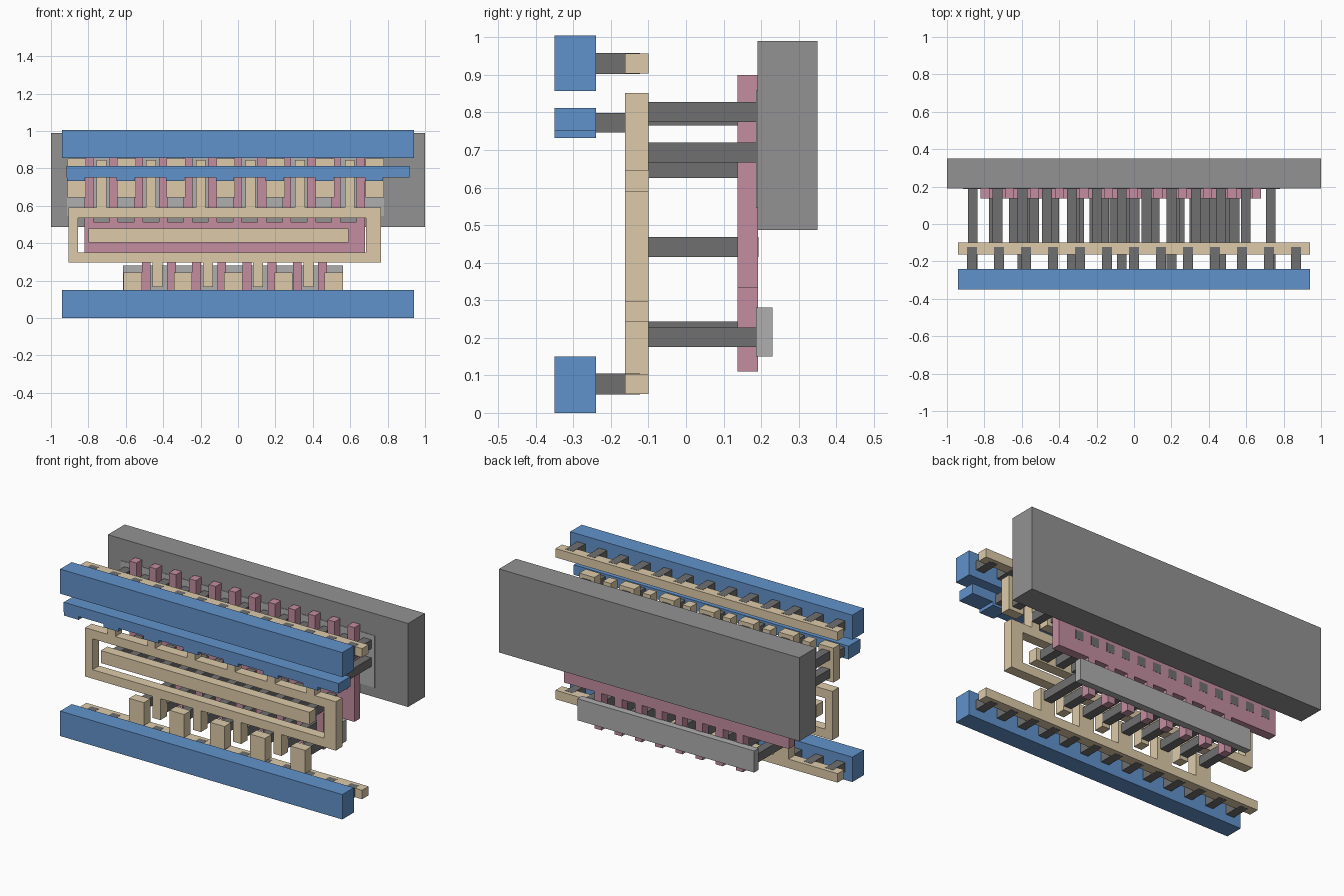
import bpy, bmesh, math

if "Cube" in bpy.data.objects:
    bpy.data.objects.remove(bpy.data.objects["Cube"])


def material(name, r, g, b):
    m = bpy.data.materials.new(name)
    m.diffuse_color = (r, g, b, 1)
    m.use_nodes = True
    m.node_tree.nodes["Principled BSDF"].inputs["Base Color"].default_value = m.diffuse_color
    return m


BLUE = material("blue_metal", 0.12, 0.29, 0.60)
TAN = material("tan_interconnect", 0.73, 0.60, 0.40)
PINK = material("pink_gate", 0.55, 0.27, 0.35)
DARK = material("dark_contact", 0.16, 0.16, 0.16)
MID = material("mid_grey", 0.29, 0.29, 0.29)
LIGHT = material("light_grey", 0.43, 0.43, 0.43)


def plate(name, rects, y0, y1, mat, holes=()):
    """Extrude the union of (x0, x1, z0, z1) rectangles, minus holes, from y0 to y1."""
    rects = [tuple(round(v, 4) for v in r) for r in rects]
    every = rects + list(holes)
    xs = sorted({v for r in every for v in r[:2]})
    zs = sorted({v for r in every for v in r[2:]})
    inside = lambda x, z, group: any(r[0] < x < r[1] and r[2] < z < r[3] for r in group)
    bm = bmesh.new()
    verts = {}

    def vert(x, z):
        if (x, z) not in verts:
            verts[x, z] = bm.verts.new((x, y0, z))
        return verts[x, z]

    for xa, xb in zip(xs, xs[1:]):
        for za, zb in zip(zs, zs[1:]):
            cx, cz = (xa + xb) / 2, (za + zb) / 2
            if inside(cx, cz, rects) and not inside(cx, cz, holes):
                bm.faces.new([vert(xa, za), vert(xb, za), vert(xb, zb), vert(xa, zb)])
    ext = bmesh.ops.extrude_face_region(bm, geom=bm.faces[:], use_keep_orig=True)
    for v in ext["geom"]:
        if isinstance(v, bmesh.types.BMVert):
            v.co.y = y1
    bmesh.ops.recalc_face_normals(bm, faces=bm.faces[:])
    bmesh.ops.dissolve_limit(bm, angle_limit=math.radians(1),
                             verts=bm.verts[:], edges=bm.edges[:])
    me = bpy.data.meshes.new(name)
    bm.to_mesh(me)
    bm.free()
    me.materials.append(mat)
    ob = bpy.data.objects.new(name, me)
    bpy.context.collection.objects.link(ob)
    return ob


def row(start, pitch, count, width, z0, z1):
    """Evenly spaced rectangles given by their centres."""
    return [(start + i * pitch - width / 2, start + i * pitch + width / 2, z0, z1)
            for i in range(count)]


C = 0.053                       # contact size
UP, LOW = 0.2655, 0.2688        # column pitch of upper and lower halves

# Wells and diffusion strips at the back
plate("back_block", [(-1, 1, 0.487, 0.99)], 0.19, 0.35, MID)
plate("upper_diffusion", [(-0.915, 0.78, 0.545, 0.858)], 0.187, 0.23, LIGHT)
plate("lower_diffusion", [(-0.615, 0.562, 0.15, 0.28)], 0.187, 0.23, LIGHT)

# Gate comb: wide bar, 12 fingers up and 8 down
plate("gate_comb",
      [(-0.82, 0.68, 0.332, 0.515)]
      + row(-0.7965, 0.1321, 12, 0.047, 0.515, 0.90)
      + row(-0.4905, 0.1346, 8, 0.047, 0.11, 0.332), 0.137, 0.192, PINK)

# Interconnect: output ring with stems, input bar, supply posts and rails
plate("output_ring",
      [(-0.905, 0.765, 0.296, 0.59)]
      + row(-0.73, UP, 6, C, 0.59, 0.845)
      + row(-0.43, LOW, 4, C, 0.167, 0.296),
      -0.162, -0.10, TAN, holes=[(-0.855, 0.685, 0.35, 0.536)])
plate("input_bar", [(-0.80, 0.59, 0.405, 0.48)], -0.162, -0.10, TAN)
plate("upper_posts", row(-0.862, UP, 7, 0.1, 0.645, 0.852), -0.162, -0.10, TAN)
plate("upper_rail_strip", [(-0.94, 0.94, 0.904, 0.957)], -0.162, -0.10, TAN)
plate("lower_rail_strip",
      [(-0.94, 0.94, 0.05, 0.104)] + row(-0.563, LOW, 5, 0.098, 0.104, 0.243),
      -0.162, -0.10, TAN)

# Contacts from interconnect down to gates and diffusion
stems = row(-0.73, UP, 6, C, 0.765, 0.818) + row(-0.73, UP, 6, C, 0.625, 0.678)
posts = row(-0.862, UP, 7, C, 0.775, 0.828) + row(-0.862, UP, 7, C, 0.667, 0.72)
plate("upper_stem_contacts", stems, -0.10, 0.188, DARK)
plate("upper_post_contacts", posts, -0.10, 0.188, DARK)
plate("lower_stem_contacts", row(-0.43, LOW, 4, C, 0.19, 0.243), -0.10, 0.188, DARK)
plate("lower_post_contacts", row(-0.563, LOW, 5, C, 0.175, 0.228), -0.10, 0.188, DARK)
plate("gate_contacts", row(-0.748, 0.1072, 13, C, 0.415, 0.469), -0.10, 0.193, DARK)

# Vias from front metal to interconnect
plate("upper_rail_vias", row(-0.866, 0.1443, 13, C, 0.903, 0.958), -0.24, -0.123, DARK)
plate("lower_rail_vias", row(-0.866, 0.1443, 13, C, 0.049, 0.105), -0.24, -0.123, DARK)
plate("middle_vias", row(-0.862, UP, 7, C, 0.746, 0.799), -0.24, -0.123, DARK)

# Front metal rails and the tabbed middle strap
plate("upper_rail", [(-0.94, 0.94, 0.857, 1.005)], -0.35, -0.24, BLUE)
plate("lower_rail", [(-0.94, 0.94, 0.0, 0.15)], -0.35, -0.24, BLUE)
plate("middle_strap",
      [(-0.916, 0.916, 0.752, 0.812)] + row(-0.866, UP, 7, 0.098, 0.732, 0.752),
      -0.35, -0.24, BLUE)
